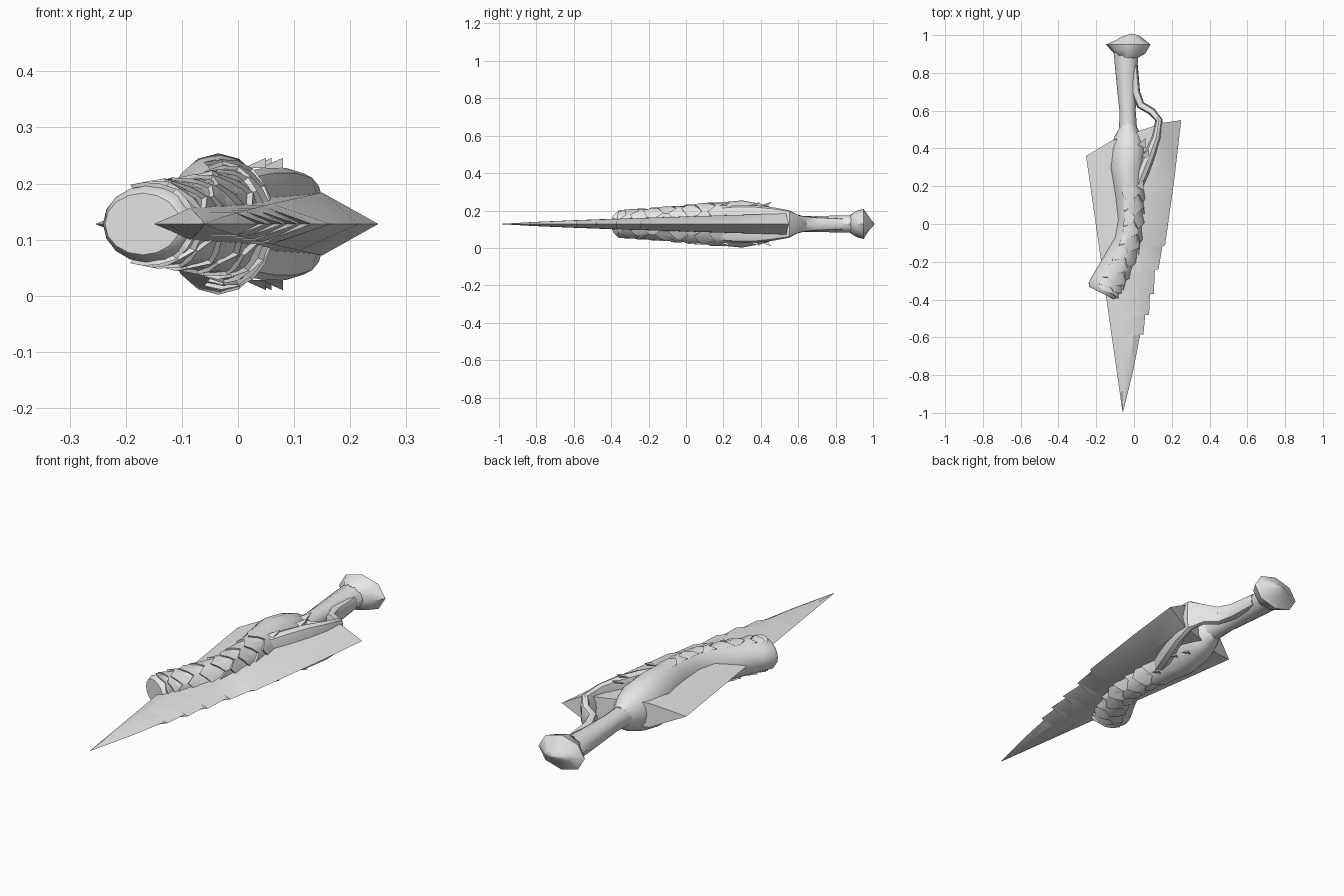
import bpy, math
from mathutils import Vector

if "Cube" in bpy.data.objects:
    bpy.data.objects.remove(bpy.data.objects["Cube"])

ZC = 0.128  # height of the mirror plane through the flat-lying dagger
grey = bpy.data.materials.new("steel grey")
grey.diffuse_color = (0.8, 0.8, 0.8, 1)
grey.use_nodes = True
grey.node_tree.nodes["Principled BSDF"].inputs["Base Color"].default_value = grey.diffuse_color


def make(name, verts, faces, angle=40):
    me = bpy.data.meshes.new(name)
    me.from_pydata(verts, [], faces)
    me.materials.append(grey)
    ob = bpy.data.objects.new(name, me)
    bpy.context.collection.objects.link(ob)
    bpy.ops.object.select_all(action='DESELECT')
    ob.select_set(True)
    bpy.context.view_layer.objects.active = ob
    bpy.ops.object.mode_set(mode='EDIT')
    bpy.ops.mesh.select_all(action='SELECT')
    bpy.ops.mesh.normals_make_consistent(inside=False)
    bpy.ops.object.mode_set(mode='OBJECT')
    bpy.ops.object.shade_smooth_by_angle(angle=math.radians(angle))
    return ob


def across(path, i):
    """Sideways unit vector (towards +x) at a station of a path running to -y."""
    a, b = path[max(i - 1, 0)], path[min(i + 1, len(path) - 1)]
    d = Vector((b[0] - a[0], b[1] - a[1])).normalized()
    return Vector((-d.y, d.x))


def section(c, side, hw, hh, ang, power):
    """Point on a superellipse cross-section."""
    ca, sa = math.cos(ang), math.sin(ang)
    u = math.copysign(abs(ca) ** (2 / power), ca) * hw
    w = math.copysign(abs(sa) ** (2 / power), sa) * hh
    return (c[0] + side.x * u, c[1] + side.y * u, ZC + w)


def loft(name, path, n=12, power=2.0, angle=40):
    """Closed tube through stations (x, y, half width, half height)."""
    verts = []
    for i, (x, y, hw, hh) in enumerate(path):
        s = across(path, i)
        verts += [section((x, y), s, hw, hh, math.tau * k / n, power) for k in range(n)]
    faces = [(r * n + k, r * n + (k + 1) % n, (r + 1) * n + (k + 1) % n, (r + 1) * n + k)
             for r in range(len(path) - 1) for k in range(n)]
    faces += [tuple(range(n)), tuple(range(len(verts) - n, len(verts)))]
    return make(name, verts, faces, angle)


# Blade: bevelled wedge with saw teeth along the right edge
TIP = Vector((-0.06, -1.0))
edge = [(0.25, 0.55), (0.215, 0.25), (0.165, -0.11), (0.15, -0.12), (0.13, -0.24),
        (0.112, -0.20), (0.105, -0.37), (0.086, -0.33), (0.08, -0.48), (0.062, -0.45),
        (0.05, -0.585), (0.036, -0.57), (-0.005, -0.78), (-0.058, -0.995)]
left, left_ridge, right_ridge = Vector((-0.254, 0.36)), Vector((-0.12, 0.44)), Vector((0.15, 0.535))
verts, faces = [], []
for x, y in edge:
    t = (0.55 - y) / 1.55
    h = 0.056 * max(1 - t, 0) ** 0.8
    l, a, b = (p.lerp(TIP, t) for p in (left, left_ridge, right_ridge))
    verts += [(l.x, l.y, ZC), (a.x, a.y, ZC + h), (b.x, b.y, ZC + h),
              (x, y, ZC), (b.x, b.y, ZC - h), (a.x, a.y, ZC - h)]
for r in range(len(edge) - 1):
    faces += [(r * 6 + k, r * 6 + (k + 1) % 6, r * 6 + 6 + (k + 1) % 6, r * 6 + 6 + k) for k in range(6)]
faces += [tuple(range(6)), tuple(range(len(verts) - 6, len(verts)))]
make("blade", verts, faces, 25)

# Sleeve: bent body gripping the blade, ending in a blunt snout
body = [(-0.03, 0.53, 0.035, 0.05), (-0.03, 0.47, 0.07, 0.085), (-0.03, 0.40, 0.095, 0.108),
        (-0.035, 0.30, 0.095, 0.126), (-0.025, 0.15, 0.08, 0.112), (-0.02, 0.02, 0.07, 0.1),
        (-0.035, -0.09, 0.075, 0.09), (-0.085, -0.21, 0.085, 0.08), (-0.14, -0.31, 0.088, 0.073),
        (-0.163, -0.352, 0.088, 0.068), (-0.17, -0.366, 0.075, 0.055)]
loft("sleeve", body, 16)


def sample(t):
    """Station of the sleeve at fractional index t."""
    i = min(int(t), len(body) - 2)
    f = t - i
    st = [a + (b - a) * f for a, b in zip(body[i], body[i + 1])]
    return st, across(body, i).lerp(across(body, i + 1), f).normalized()


# Scales: ragged flared bands wrapping the right side of the sleeve
BANDS, STEPS = 10, 12
for j in range(BANDS):
    t0 = 3.5 + j * 0.54
    verts = []
    for dt, grow in ((0.0, -0.004), (0.62, 0.013), (0.60, -0.01)):
        for k in range(STEPS + 1):
            ang = math.radians(-112 + 224 * k / STEPS)
            ragged = 0.16 * ((k + j) % 3 - 1) * (dt > 0)
            (x, y, hw, hh), s = sample(min(t0 + dt + ragged, 9.0))
            verts.append(section((x, y), s, hw + grow, hh + grow * 0.5, ang, 2))
    w = STEPS + 1
    faces = [(r * w + k, r * w + k + 1, r * w + w + k + 1, r * w + w + k)
             for r in range(2) for k in range(STEPS)]
    make("scale_band", verts, faces, 30)

# Handle, flaring slightly towards the pommel
loft("handle", [(-0.042, 0.91, 0.066, 0.05), (-0.04, 0.75, 0.053, 0.046),
                (-0.034, 0.60, 0.043, 0.044), (-0.03, 0.45, 0.05, 0.05)], 10)

# Pommel: faceted knob
loft("pommel", [(-0.04, 0.88, 0.05, 0.05), (-0.035, 0.915, 0.095, 0.072), (-0.03, 0.95, 0.118, 0.08),
                (-0.035, 0.985, 0.065, 0.025), (-0.04, 1.0, 0.025, 0.006)], 8, angle=50)

# Finger guard: arm curling from the handle back down onto the sleeve
loft("finger_guard", [(-0.005, 0.84, 0.025, 0.03), (0.008, 0.70, 0.024, 0.036), (0.035, 0.63, 0.022, 0.042),
                      (0.095, 0.595, 0.02, 0.05), (0.132, 0.55, 0.02, 0.074), (0.118, 0.46, 0.024, 0.09),
                      (0.085, 0.37, 0.032, 0.1), (0.045, 0.27, 0.035, 0.1), (0.0, 0.16, 0.03, 0.09)], 12, 3.0)

# Claw tips: small spurs beside the guard on both faces
for side in (1, -1):
    for x, y in ((0.04, 0.42), (0.06, 0.36), (0.03, 0.20)):
        z = ZC + side * 0.10
        make("spur", [(x - 0.02, y, z), (x + 0.015, y + 0.02, z), (x + 0.02, y - 0.02, z),
                      (x + 0.02, y + 0.035, z + side * 0.018)],
             [(0, 1, 2), (0, 1, 3), (1, 2, 3), (2, 0, 3)], 20)
